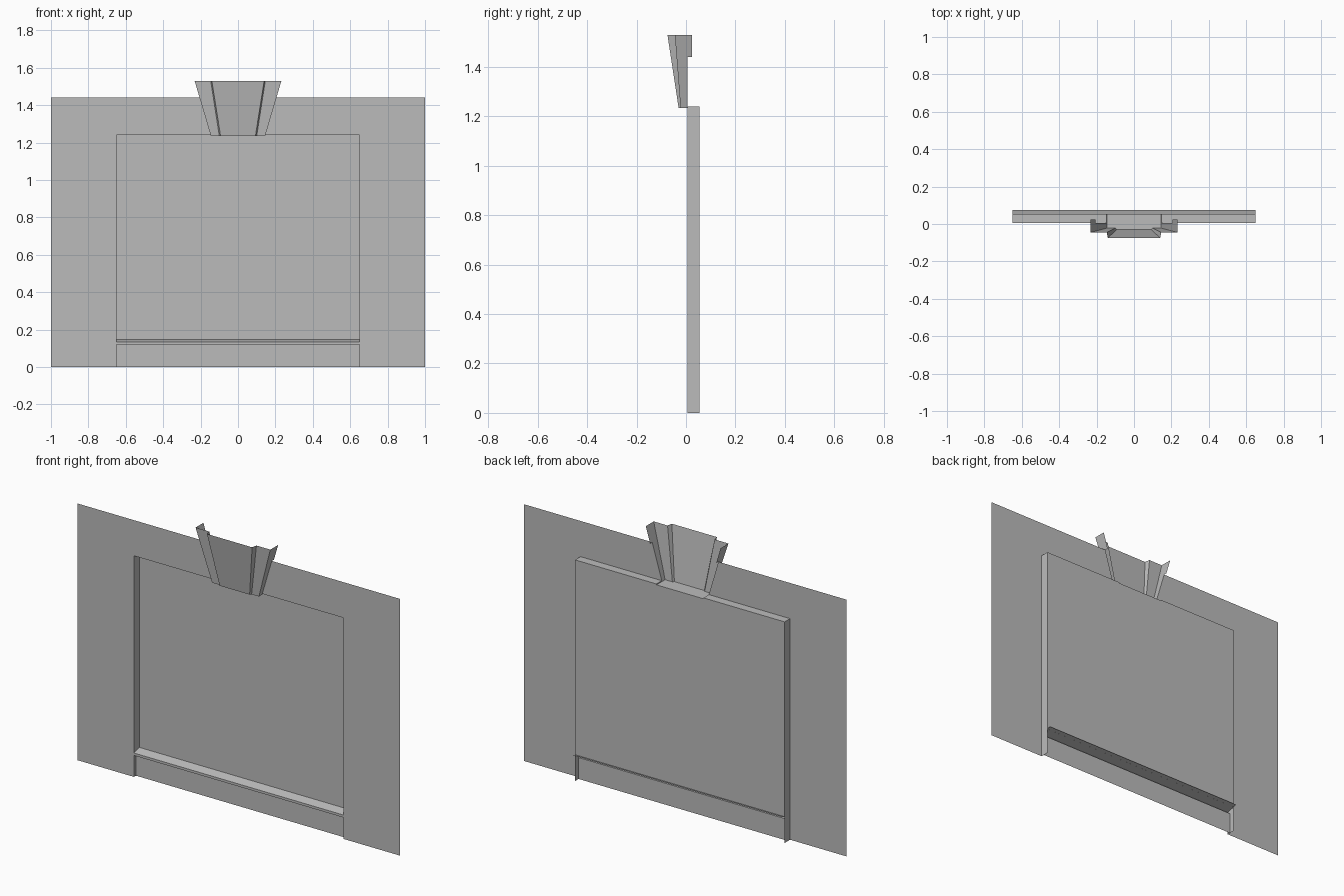
import bpy

cube = bpy.data.objects.get("Cube")
if cube:
    bpy.data.objects.remove(cube, do_unlink=True)

grey = bpy.data.materials.new("stone_grey")
grey.use_nodes = True
grey.diffuse_color = (0.5, 0.5, 0.5, 1)
grey.node_tree.nodes["Principled BSDF"].inputs["Base Color"].default_value = (0.5, 0.5, 0.5, 1)

HALF_W, HEAD, TOP = 0.65, 1.24, 1.44      # opening half width, opening top, wall top
FRONT, BACK = 0.006, 0.054                # wall face and window plane
KEY_LOW, KEY_TOP = 1.235, 1.53            # keystone heights


def sheet(name, verts, faces):
    """Half of a symmetric thin surface, mirrored across x = 0."""
    mesh = bpy.data.meshes.new(name)
    mesh.from_pydata(verts, [], faces)
    mesh.materials.append(grey)
    obj = bpy.data.objects.new(name, mesh)
    bpy.context.collection.objects.link(obj)
    mirror = obj.modifiers.new("Mirror", 'MIRROR')
    mirror.use_clip = True
    return obj


def strip(name, row_a, row_b):
    """Band of quads joining two rows of points."""
    n = len(row_a)
    faces = [(i, i + 1, n + i + 1, n + i) for i in range(n - 1)]
    return sheet(name, row_a + row_b, faces)


def upright(name, outline, y):
    """Flat front-facing panel from an x, z outline."""
    return sheet(name, [(x, y, z) for x, z in outline], [tuple(range(len(outline)))])


# Wall with the opening and the keystone notch
key_mid = 0.145 + 0.087 * (TOP - KEY_LOW) / (KEY_TOP - KEY_LOW)
upright("wall", [(HALF_W, 0), (1, 0), (1, TOP), (key_mid, TOP),
                 (0.146, HEAD), (HALF_W, HEAD)], FRONT)

# Window pane and lower panel
upright("window_pane", [(0, 0.147), (HALF_W, 0.147), (HALF_W, HEAD), (0.146, HEAD),
                        (0.145, KEY_LOW), (0, KEY_LOW)], BACK)
upright("lower_panel", [(0, 0), (HALF_W, 0), (HALF_W, 0.12), (0, 0.12)], 0.024)

# Side and head reveals
reveal = [(HALF_W, 0), (HALF_W, HEAD), (0.146, HEAD), (0.145, KEY_LOW)]
strip("reveal", [(x, FRONT, z) for x, z in reveal], [(x, BACK, z) for x, z in reveal])

# Sloping sill with a front lip
sill = [(0.024, 0.12), (FRONT, 0.12), (FRONT, 0.134), (0.075, 0.153)]
strip("sill", [(0, y, z) for y, z in sill], [(HALF_W, y, z) for y, z in sill])

# Flared keystone: centre face, step, wing and side return
low = [(0, -0.03), (0.093, -0.03), (0.1, -0.022), (0.145, -0.022), (0.145, FRONT)]
high = [(0, -0.075), (0.14, -0.075), (0.146, -0.045), (0.232, -0.045), (0.232, FRONT)]
strip("keystone", [(x, y, KEY_LOW) for x, y in low], [(x, y, KEY_TOP) for x, y in high])

# Keystone underside and the returns above the wall
under = low + [(0.145, BACK), (0, BACK)]
sheet("keystone_underside", [(x, y, KEY_LOW) for x, y in under], [tuple(range(len(under)))])
strip("keystone_return", [(key_mid, FRONT, TOP), (key_mid, 0.025, TOP)],
      [(0.232, FRONT, KEY_TOP), (0.232, 0.025, KEY_TOP)])
